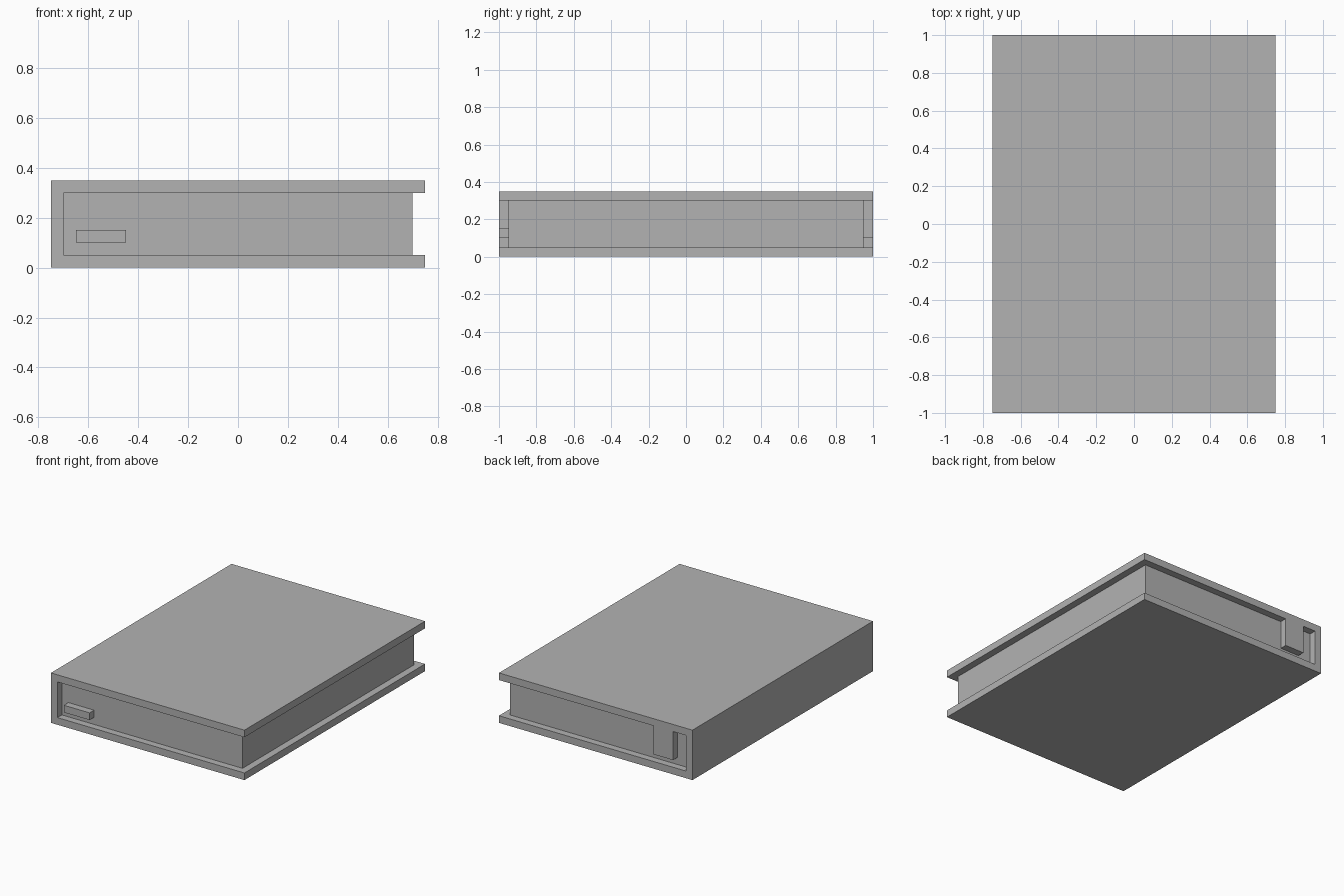
import bpy
import bmesh

default_cube = bpy.data.objects.get("Cube")
if default_cube:
    bpy.data.objects.remove(default_cube, do_unlink=True)

HALF_X, HALF_Y, HEIGHT = 0.75, 1.0, 0.35
BOARD = 0.05                      # cover thickness and page inset

grey = bpy.data.materials.new("plain_grey")
grey.use_nodes = True
color = (0.448, 0.448, 0.448, 1)
grey.diffuse_color = color
grey.node_tree.nodes["Principled BSDF"].inputs["Base Color"].default_value = color


def extrude_profile(name, profile, y0, y1):
    """Extrude an (x, z) outline along y into a closed solid."""
    bm = bmesh.new()
    face = bm.faces.new([bm.verts.new((x, y0, z)) for x, z in profile])
    result = bmesh.ops.extrude_face_region(bm, geom=[face])
    moved = [v for v in result["geom"] if isinstance(v, bmesh.types.BMVert)]
    bmesh.ops.translate(bm, verts=moved, vec=(0, y1 - y0, 0))
    bmesh.ops.recalc_face_normals(bm, faces=bm.faces)
    mesh = bpy.data.meshes.new(name)
    bm.to_mesh(mesh)
    bm.free()
    mesh.materials.append(grey)
    obj = bpy.data.objects.new(name, mesh)
    bpy.context.collection.objects.link(obj)
    return obj


def box(name, x0, x1, y0, y1, z0, z1):
    return extrude_profile(name, [(x0, z0), (x1, z0), (x1, z1), (x0, z1)], y0, y1)


# Cover: two boards joined by the spine, as one C-shaped section
inner_x = -HALF_X + BOARD
top_z = HEIGHT - BOARD
extrude_profile("cover", [
    (-HALF_X, 0), (HALF_X, 0), (HALF_X, BOARD), (inner_x, BOARD),
    (inner_x, top_z), (HALF_X, top_z), (HALF_X, HEIGHT), (-HALF_X, HEIGHT),
], -HALF_Y, HALF_Y)

# Page block, set in from the three open edges
page_y = HALF_Y - BOARD
box("pages", inner_x, HALF_X - BOARD, -page_y, page_y, BOARD, top_z)

# Bookmark: small tab at the front, hanging strip at the back
box("front_bookmark_tab", -0.65, -0.45, -HALF_Y, -page_y, 0.10, 0.15)
box("back_bookmark_strip", -0.60, -0.45, page_y, HALF_Y, 0.10, top_z)
